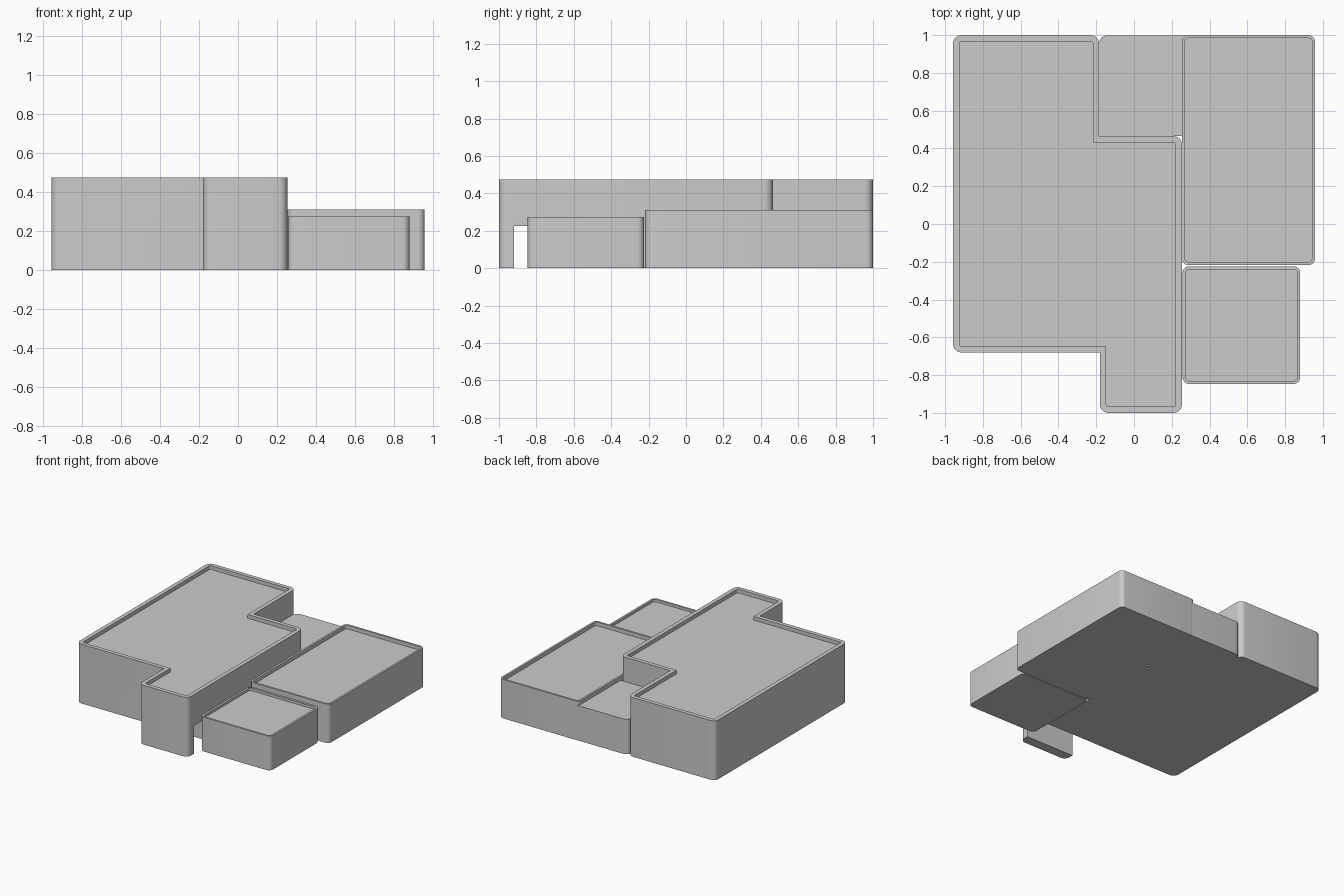
import bpy, bmesh, math
from mathutils import Vector

if "Cube" in bpy.data.objects:
    bpy.data.objects.remove(bpy.data.objects["Cube"])


def rounded_outline(corners, inset=0.0, segs=6):
    """Counter-clockwise (x, y, radius) corners -> points, optionally offset inwards."""
    pts, n = [], len(corners)
    for i, (x, y, r) in enumerate(corners):
        p = Vector((x, y))
        d_in = (p - Vector(corners[i - 1][:2])).normalized()
        d_out = (Vector(corners[(i + 1) % n][:2]) - p).normalized()
        # right-angled corners: move along both inward normals
        p += (Vector((-d_in.y, d_in.x)) + Vector((-d_out.y, d_out.x))) * inset
        if r == 0:
            pts.append(p)
            continue
        r = max(r - inset, 0.012)
        centre = p - d_in * r + d_out * r
        for k in range(segs + 1):
            a = math.pi / 2 * k / segs
            pts.append(centre - d_out * r * math.cos(a) + d_in * r * math.sin(a))
    return pts


def block(name, corners, height, rim=0.0, depth=0.0):
    """Flat-roofed volume with an optional raised parapet."""
    bm = bmesh.new()

    def ring(inset, z):
        return [bm.verts.new((p.x, p.y, z)) for p in rounded_outline(corners, inset)]

    rings = [ring(0, 0), ring(0, height)]
    if rim:
        rings += [ring(rim, height), ring(rim, height - depth)]
    for lo, hi in zip(rings, rings[1:]):
        for i in range(len(lo)):
            j = (i + 1) % len(lo)
            bm.faces.new((lo[i], lo[j], hi[j], hi[i]))
    bm.faces.new(rings[0][::-1])
    bm.faces.new(rings[-1])
    bmesh.ops.recalc_face_normals(bm, faces=bm.faces)
    mesh = bpy.data.meshes.new(name)
    bm.to_mesh(mesh)
    bm.free()
    ob = bpy.data.objects.new(name, mesh)
    bpy.context.collection.objects.link(ob)
    return ob


def rect(x0, x1, y0, y1, r):
    return [(x0, y0, r), (x1, y0, r), (x1, y1, r), (x0, y1, r)]


def smooth(ob):
    bpy.ops.object.select_all(action='DESELECT')
    ob.select_set(True)
    bpy.context.view_layer.objects.active = ob
    bpy.ops.object.shade_smooth_by_angle(angle=math.radians(30))


R = 0.045
# Tall main volume, stepped at the back and projecting at the front
main = block("main_building", [
    (-0.958, -0.68, R), (-0.18, -0.68, 0), (-0.18, -1.0, R), (0.254, -1.0, R),
    (0.254, 0.465, R), (-0.185, 0.465, 0), (-0.185, 1.0, R), (-0.958, 1.0, R)],
    0.475, 0.033, 0.03)

# Passage under the front projection, leaving a thin front wall
cutter = block("passage_cutter", rect(-0.4, 0.4, -0.92, -0.68, 0), 0.225)
for v in cutter.data.vertices:
    if v.co.z < 0.1:
        v.co.z = -0.1
cutter.hide_render = True
cut = main.modifiers.new("passage", 'BOOLEAN')
cut.operation = 'DIFFERENCE'
cut.solver = 'EXACT'
cut.object = cutter
bpy.context.view_layer.objects.active = main
bpy.ops.object.modifier_apply(modifier=cut.name)
bpy.data.objects.remove(cutter)

# Lower volumes
side = block("side_wing", rect(0.254, 0.958, -0.218, 1.0, 0.035), 0.312, 0.016, 0.03)
for_infill = [(-0.185, 0.465, 0), (0.29, 0.465, 0), (0.29, 0.999, 0), (-0.185, 0.999, R)]
infill = block("rear_link", for_infill, 0.28)
annex = block("small_annex", rect(0.257, 0.88, -0.847, -0.224, 0.035), 0.275, 0.016, 0.02)

for ob in (main, side, infill, annex):
    smooth(ob)
